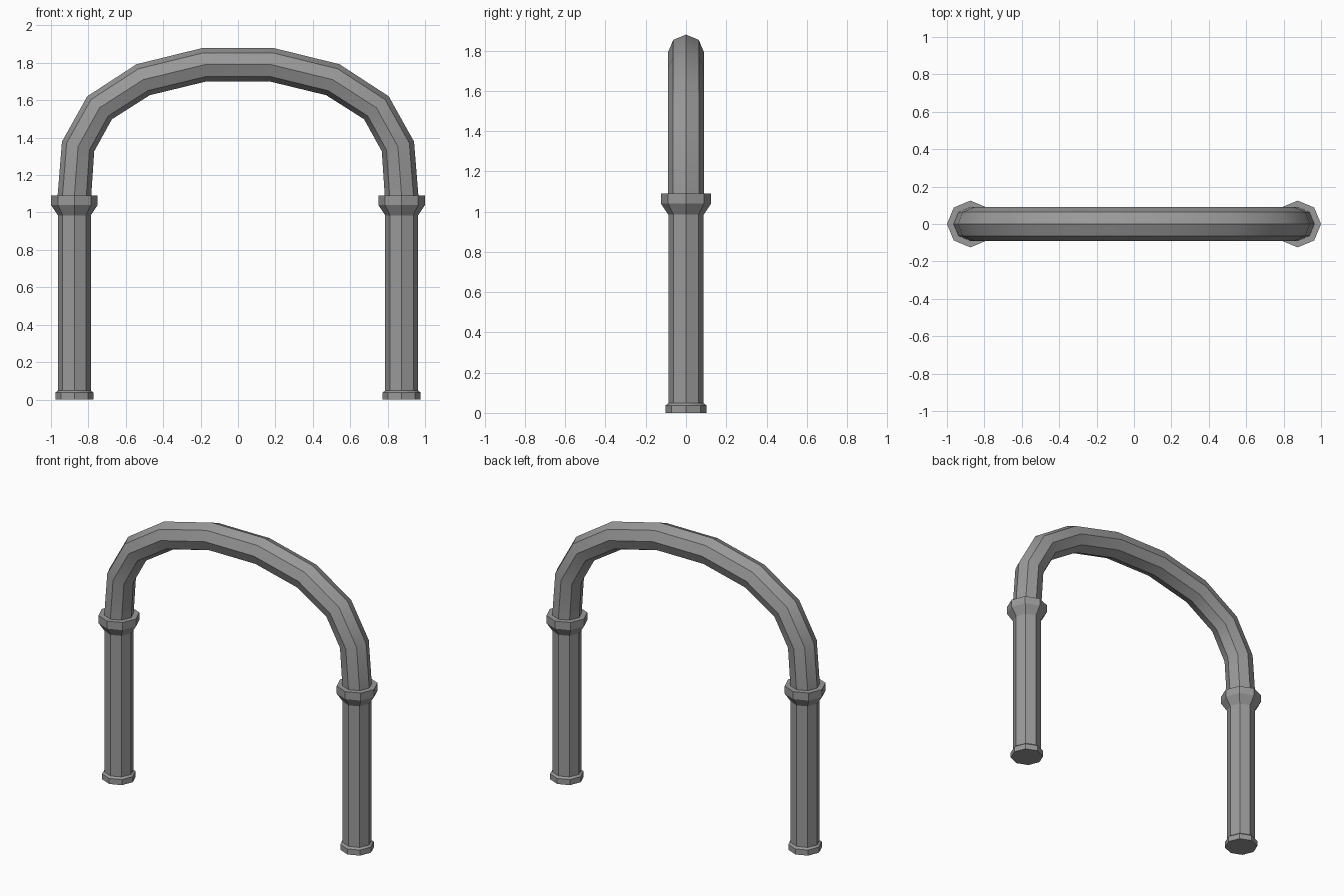
import bpy, bmesh
from math import sin, cos, pi, radians
from mathutils import Vector

cube = bpy.data.objects.get("Cube")
if cube:
    bpy.data.objects.remove(cube, do_unlink=True)

SIDES = 8
COLUMN_X = 0.875

stone = bpy.data.materials.new("grey_stone")
stone.use_nodes = True
GREY = (0.32, 0.32, 0.32, 1)
stone.diffuse_color = GREY
stone.node_tree.nodes["Principled BSDF"].inputs["Base Color"].default_value = GREY


def tube(name, rings):
    """Skin octagonal rings given as (centre, in-plane axis, radius)."""
    bm = bmesh.new()
    loops = []
    for centre, axis, radius in rings:
        loop = []
        for i in range(SIDES):
            a = 2 * pi * i / SIDES
            offset = axis * cos(a) + Vector((0, 1, 0)) * sin(a)
            loop.append(bm.verts.new(centre + offset * radius))
        loops.append(loop)
    for low, high in zip(loops, loops[1:]):
        for i in range(SIDES):
            j = (i + 1) % SIDES
            bm.faces.new((low[i], low[j], high[j], high[i]))
    bm.faces.new(loops[0])
    bm.faces.new(loops[-1])
    bmesh.ops.recalc_face_normals(bm, faces=bm.faces)
    mesh = bpy.data.meshes.new(name)
    bm.to_mesh(mesh)
    bm.free()
    mesh.materials.append(stone)
    obj = bpy.data.objects.new(name, mesh)
    bpy.context.collection.objects.link(obj)
    bpy.ops.object.select_all(action='DESELECT')
    obj.select_set(True)
    bpy.context.view_layer.objects.active = obj
    bpy.ops.object.shade_smooth_by_angle(angle=radians(30))
    return obj


# Columns: foot, shaft and flared collar as (radius, height)
profile = [(0.102, 0), (0.102, 0.037), (0.088, 0.048), (0.088, 0.985),
           (0.125, 1.04), (0.125, 1.09)]
for name, side in (("left_column", 1), ("right_column", -1)):
    tube(name, [(Vector((side * COLUMN_X, 0, z)), Vector((1, 0, 0)), r)
                for r, z in profile])

# Arch: half path mirrored across the middle
half = [(COLUMN_X, 1.085), (0.855, 1.353), (0.74, 1.56), (0.507, 1.71), (0.18, 1.79)]
path = [Vector((x, 0, z)) for x, z in half]
path += [Vector((-x, 0, z)) for x, z in reversed(half)]
up = Vector((0, 0, 1))
rings = []
for i, p in enumerate(path):
    if i == 0:
        tangent = up
    elif i == len(path) - 1:
        tangent = -up
    else:
        tangent = ((p - path[i - 1]).normalized() + (path[i + 1] - p).normalized()).normalized()
    rings.append((p, Vector((tangent.z, 0, -tangent.x)), 0.09))
tube("arch", rings)
